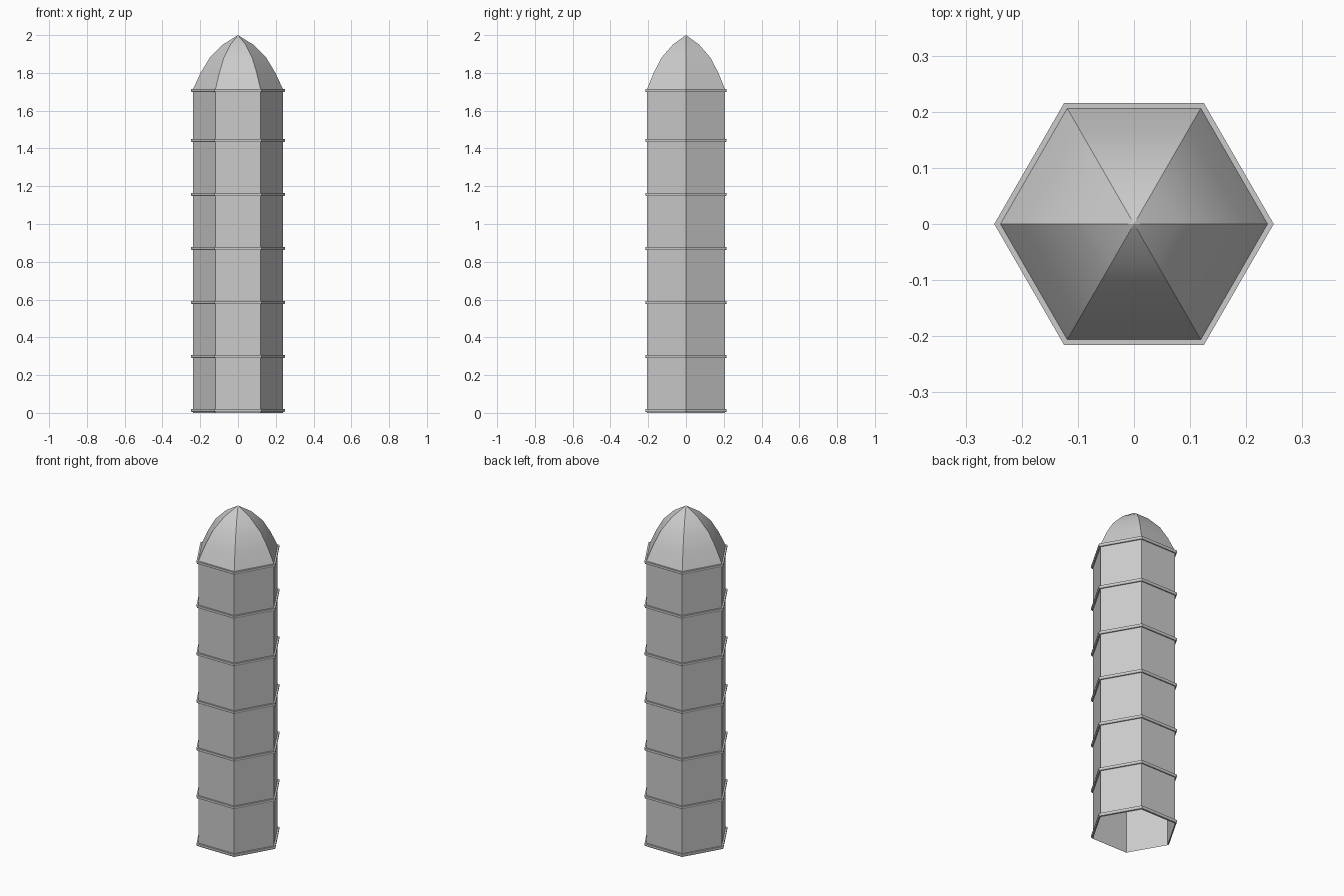
import bpy
import bmesh
from math import cos, sin, tau, radians

cube = bpy.data.objects.get("Cube")
if cube:
    bpy.data.objects.remove(cube, do_unlink=True)

SIDES = 6
RADIUS = 0.238
RING_RADIUS = 0.249
RING_HEIGHT = 0.016
DOME_BASE = 1.714
RING_BASES = [0.004 + 0.286 * i for i in range(6)] + [DOME_BASE - RING_HEIGHT]

stone = bpy.data.materials.new("light_grey")
stone.use_nodes = True
stone.diffuse_color = (0.6, 0.6, 0.6, 1)
stone.node_tree.nodes["Principled BSDF"].inputs["Base Color"].default_value = (0.6, 0.6, 0.6, 1)


def hex_loft(name, profile, closed=False, smooth=False):
    """Sweep (radius, height) points around the six sides; radius 0 makes a tip."""
    bm = bmesh.new()
    rows = []
    for r, z in profile:
        if r == 0:
            rows.append([bm.verts.new((0, 0, z))] * SIDES)
        else:
            rows.append([bm.verts.new((r * cos(tau * i / SIDES), r * sin(tau * i / SIDES), z))
                         for i in range(SIDES)])
    pairs = list(zip(rows, rows[1:]))
    if closed:
        pairs.append((rows[-1], rows[0]))
    for low, high in pairs:
        for i in range(SIDES):
            j = (i + 1) % SIDES
            corners = [low[i], low[j], high[j], high[i]]
            bm.faces.new(list(dict.fromkeys(corners)))
    mesh = bpy.data.meshes.new(name)
    bm.to_mesh(mesh)
    bm.free()
    mesh.materials.append(stone)
    obj = bpy.data.objects.new(name, mesh)
    bpy.context.collection.objects.link(obj)
    if smooth:
        bpy.ops.object.select_all(action="DESELECT")
        obj.select_set(True)
        bpy.context.view_layer.objects.active = obj
        bpy.ops.object.shade_smooth_by_angle(angle=radians(30))
    return obj


# Open-bottomed shaft
hex_loft("tower_shaft", [(RADIUS, 0), (RADIUS, DOME_BASE)])

# Pointed dome, curved upward but creased along its six ribs
hex_loft("dome", [(RADIUS, DOME_BASE), (0.198, 1.80), (0.15, 1.88),
                  (0.08, 1.95), (0, 2.0)], smooth=True)

# Thin bands around the shaft, each flaring out towards its top
for n, z in enumerate(RING_BASES):
    top = z + RING_HEIGHT
    hex_loft(f"band_{n + 1}", [(RADIUS, z), (RING_RADIUS - 0.004, z),
                               (RING_RADIUS, z + 0.006), (RING_RADIUS, top),
                               (RADIUS, top)], closed=True)
